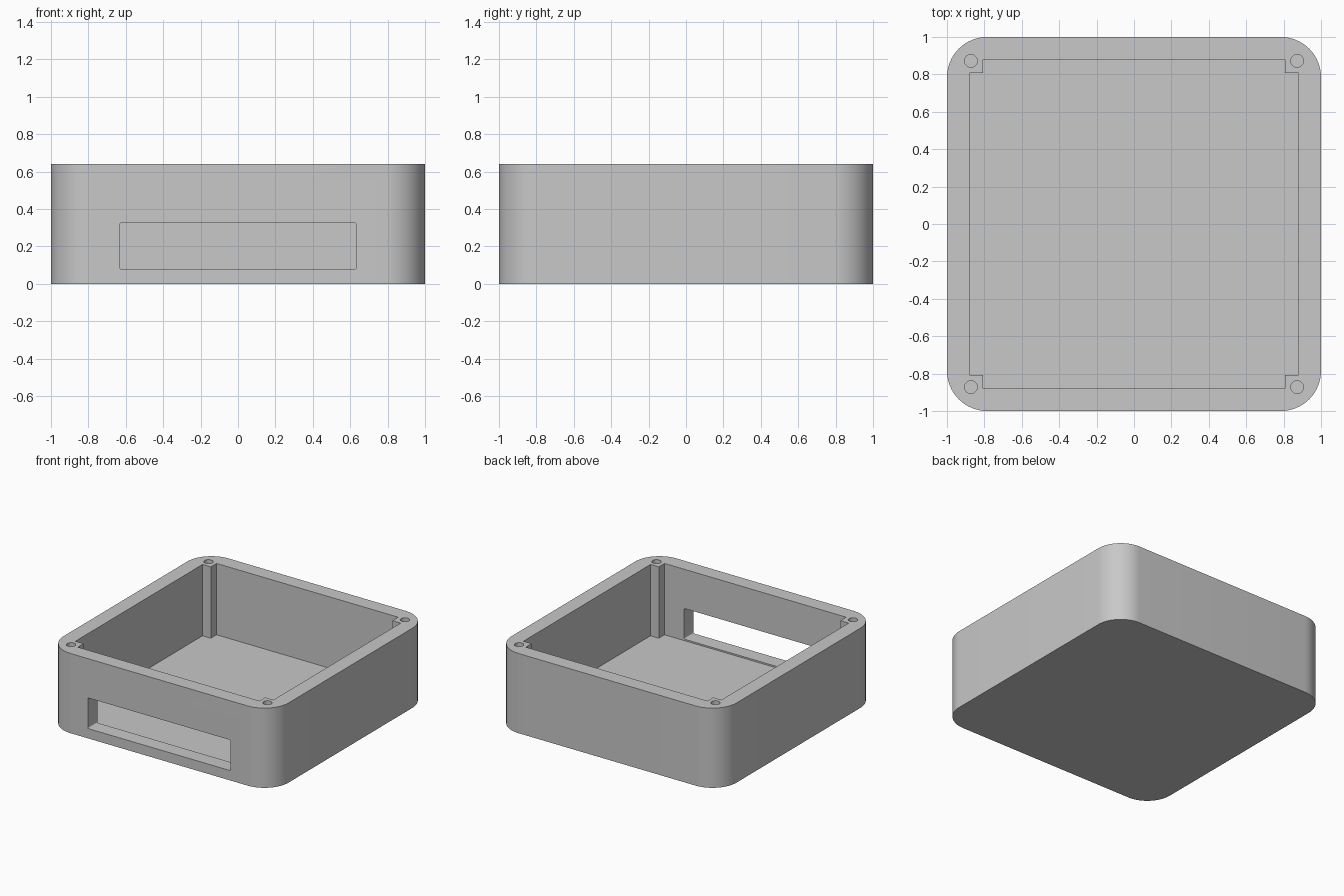
import bpy, bmesh, math
from mathutils import Matrix

cube = bpy.data.objects.get("Cube")
if cube:
    bpy.data.objects.remove(cube, do_unlink=True)

HEIGHT = 0.64
FLOOR = 0.067
WALL = 0.88       # inner face of the walls
POST = 0.807      # inner corner of the screw posts
HOLE = 0.872      # screw hole centre

grey = bpy.data.materials.new("light grey plastic")
grey.use_nodes = True
colour = (0.58, 0.58, 0.58, 1)
grey.diffuse_color = colour
grey.node_tree.nodes["Principled BSDF"].inputs["Base Color"].default_value = colour


def rounded_rect(half_w, half_h, radius, steps):
    """Outline of a rounded rectangle centred on the origin."""
    points = []
    for corner, (sx, sy) in enumerate([(1, 1), (-1, 1), (-1, -1), (1, -1)]):
        for i in range(steps + 1):
            a = math.radians(90 * (corner + i / steps))
            points.append((sx * (half_w - radius) + radius * math.cos(a),
                           sy * (half_h - radius) + radius * math.sin(a)))
    return points


def prism(name, outline, low, high, matrix=Matrix()):
    """Extrude an outline from low to high along its own z axis."""
    bm = bmesh.new()
    face = bm.faces.new([bm.verts.new((x, y, low)) for x, y in outline])
    top = bmesh.ops.extrude_face_region(bm, geom=[face])["geom"]
    bmesh.ops.translate(bm, vec=(0, 0, high - low),
                        verts=[v for v in top if isinstance(v, bmesh.types.BMVert)])
    bmesh.ops.transform(bm, matrix=matrix, verts=bm.verts)
    bmesh.ops.recalc_face_normals(bm, faces=bm.faces)
    mesh = bpy.data.meshes.new(name)
    bm.to_mesh(mesh)
    bm.free()
    mesh.materials.append(grey)
    obj = bpy.data.objects.new(name, mesh)
    bpy.context.collection.objects.link(obj)
    return obj


# Outer shell
box = prism("enclosure_box", rounded_rect(1, 1, 0.215, 16), 0, HEIGHT)

# Cavity with square notches that leave a post in every corner
notched = []
for sx, sy in [(1, 1), (-1, 1), (-1, -1), (1, -1)]:
    corner = [(WALL, POST), (POST, POST), (POST, WALL)]
    if sx * sy < 0:
        corner.reverse()
    notched += [(sx * x, sy * y) for x, y in corner]
cutters = [prism("cavity_cutter", notched, FLOOR, HEIGHT + 0.1)]

# Screw holes down the posts
circle = [(0.034 * math.cos(math.tau * i / 32), 0.034 * math.sin(math.tau * i / 32))
          for i in range(32)]
for sx in (-1, 1):
    for sy in (-1, 1):
        place = Matrix.Translation((sx * HOLE, sy * HOLE, 0))
        cutters.append(prism("hole_cutter", circle, FLOOR, HEIGHT + 0.1, place))

# Wide window through the front wall
place = Matrix.Translation((0, -0.9, 0.202)) @ Matrix.Rotation(math.pi / 2, 4, "X")
cutters.append(prism("window_cutter", rounded_rect(0.634, 0.123, 0.01, 4), -0.1, 0.2, place))

# Cut, bake the result and discard the cutters
for cutter in cutters:
    cutter.hide_render = True
    mod = box.modifiers.new(cutter.name, "BOOLEAN")
    mod.operation = "DIFFERENCE"
    mod.solver = "EXACT"
    mod.object = cutter
depsgraph = bpy.context.evaluated_depsgraph_get()
cut_mesh = bpy.data.meshes.new_from_object(box.evaluated_get(depsgraph))
box.modifiers.clear()
box.data = cut_mesh
for cutter in cutters:
    bpy.data.objects.remove(cutter, do_unlink=True)

# Smooth round corners, crisp edges
bpy.ops.object.select_all(action="DESELECT")
box.select_set(True)
bpy.context.view_layer.objects.active = box
bpy.ops.object.shade_smooth_by_angle(angle=math.radians(30))
